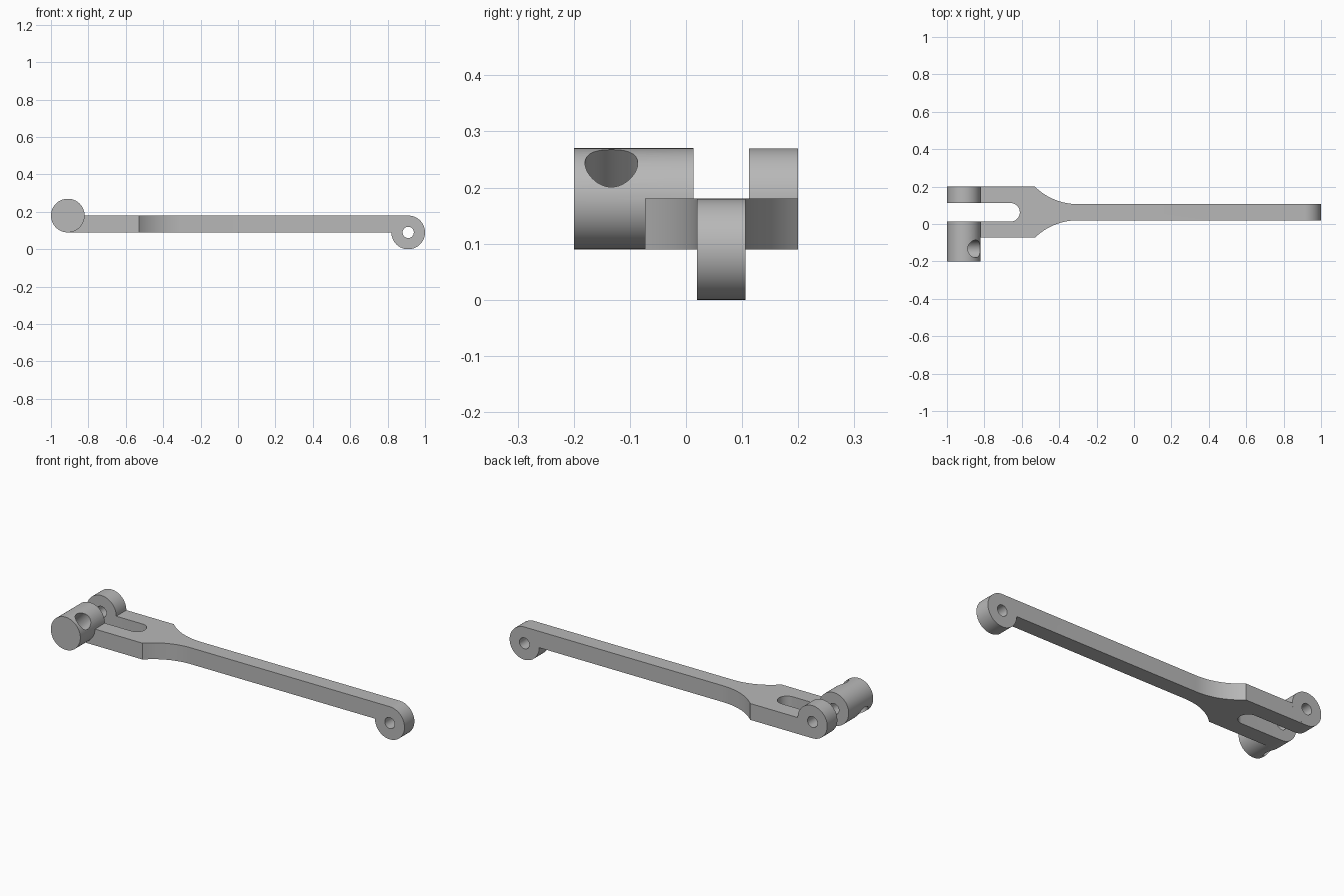
import bpy, bmesh, math
from mathutils import Matrix, Vector

cube = bpy.data.objects.get("Cube")
if cube:
    bpy.data.objects.remove(cube)

grey = bpy.data.materials.new("machined grey")
grey.use_nodes = True
grey.diffuse_color = (0.48, 0.48, 0.48, 1)
grey.node_tree.nodes["Principled BSDF"].inputs["Base Color"].default_value = grey.diffuse_color

R = 0.09              # boss radius, also the bar thickness
PIN_R = 0.03
BAR_LOW, BAR_HIGH = 0.02, 0.106
FORK_LOW, FORK_HIGH = -0.073, 0.2
SLOT_LOW, SLOT_HIGH = 0.013, 0.112
FORK_X, EYE_X = -0.91, 0.91
FORK_AXIS, EYE_AXIS = 2 * R, R


def finish(name, bm):
    bmesh.ops.recalc_face_normals(bm, faces=bm.faces)
    mesh = bpy.data.meshes.new(name)
    bm.to_mesh(mesh)
    bm.free()
    mesh.materials.append(grey)
    obj = bpy.data.objects.new(name, mesh)
    bpy.context.collection.objects.link(obj)
    return obj


def rod(name, start, end, radius, sides=64):
    start, end = Vector(start), Vector(end)
    axis = end - start
    turn = axis.to_track_quat('Z', 'Y').to_matrix().to_4x4()
    bm = bmesh.new()
    bmesh.ops.create_cone(bm, cap_ends=True, segments=sides, radius1=radius, radius2=radius,
                          depth=axis.length, matrix=Matrix.Translation((start + end) / 2) @ turn)
    return finish(name, bm)


def rod_y(name, x, z, low, high, radius):
    return rod(name, (x, low, z), (x, high, z), radius)


def combine(target, tool, operation):
    mod = target.modifiers.new(tool.name, 'BOOLEAN')
    mod.operation, mod.solver, mod.object = operation, 'EXACT', tool
    bpy.context.view_layer.objects.active = target
    bpy.ops.object.modifier_apply(modifier=mod.name)
    bpy.data.objects.remove(tool)


# Plan outline of the bar, with concave shoulders leading into the slotted fork
mid = (BAR_LOW + BAR_HIGH) / 2
half_bar, half_fork = (BAR_HIGH - BAR_LOW) / 2, (FORK_HIGH - FORK_LOW) / 2
shoulder_r, shoulder_x, steps = 0.33, -0.30, 16
sweep = math.acos(1 - (half_fork - half_bar) / shoulder_r)
shoulder = [(shoulder_x - shoulder_r * math.sin(sweep * i / steps),
             half_bar + shoulder_r * (1 - math.cos(sweep * i / steps))) for i in range(steps + 1)]
upper = [(EYE_X, BAR_HIGH)] + [(x, mid + w) for x, w in shoulder] + [(FORK_X, FORK_HIGH)]
lower = [(FORK_X, FORK_LOW)] + [(x, mid - w) for x, w in reversed(shoulder)] + [(EYE_X, BAR_LOW)]
slot_r, slot_mid = (SLOT_HIGH - SLOT_LOW) / 2, (SLOT_HIGH + SLOT_LOW) / 2
slot = [(FORK_X, SLOT_HIGH)]
for i in range(25):
    a = math.pi * (0.5 - i / 24)
    slot.append((-0.66 + slot_r * math.cos(a), slot_mid + slot_r * math.sin(a)))
slot.append((FORK_X, SLOT_LOW))

bm = bmesh.new()
face = bm.faces.new([bm.verts.new((x, y, R)) for x, y in upper + slot + lower])
top = bmesh.ops.extrude_face_region(bm, geom=[face])["geom"]
bmesh.ops.translate(bm, vec=(0, 0, R), verts=[v for v in top if isinstance(v, bmesh.types.BMVert)])
lever = finish("forked_lever", bm)

# Round bosses: hanging eye, rear fork lug and long front barrel
combine(lever, rod_y("eye", EYE_X, EYE_AXIS, BAR_LOW, BAR_HIGH, R), 'UNION')
combine(lever, rod_y("rear_lug", FORK_X, FORK_AXIS, SLOT_HIGH, FORK_HIGH, R), 'UNION')
combine(lever, rod_y("front_barrel", FORK_X, FORK_AXIS, -0.2, SLOT_LOW, R), 'UNION')

# Pin holes, blind in the barrel, and the slanted cross hole
combine(lever, rod_y("eye_hole", EYE_X, EYE_AXIS, -0.1, 0.3, PIN_R), 'DIFFERENCE')
combine(lever, rod_y("fork_hole", FORK_X, FORK_AXIS, FORK_LOW, 0.3, PIN_R), 'DIFFERENCE')
cross_y, reach = -0.133, 0.12
combine(lever, rod("cross_hole", (FORK_X - reach, cross_y, FORK_AXIS - reach),
                   (FORK_X + reach, cross_y, FORK_AXIS + reach), 0.047), 'DIFFERENCE')

bpy.ops.object.select_all(action='DESELECT')
lever.select_set(True)
bpy.context.view_layer.objects.active = lever
bpy.ops.object.shade_smooth_by_angle(angle=math.radians(30))
